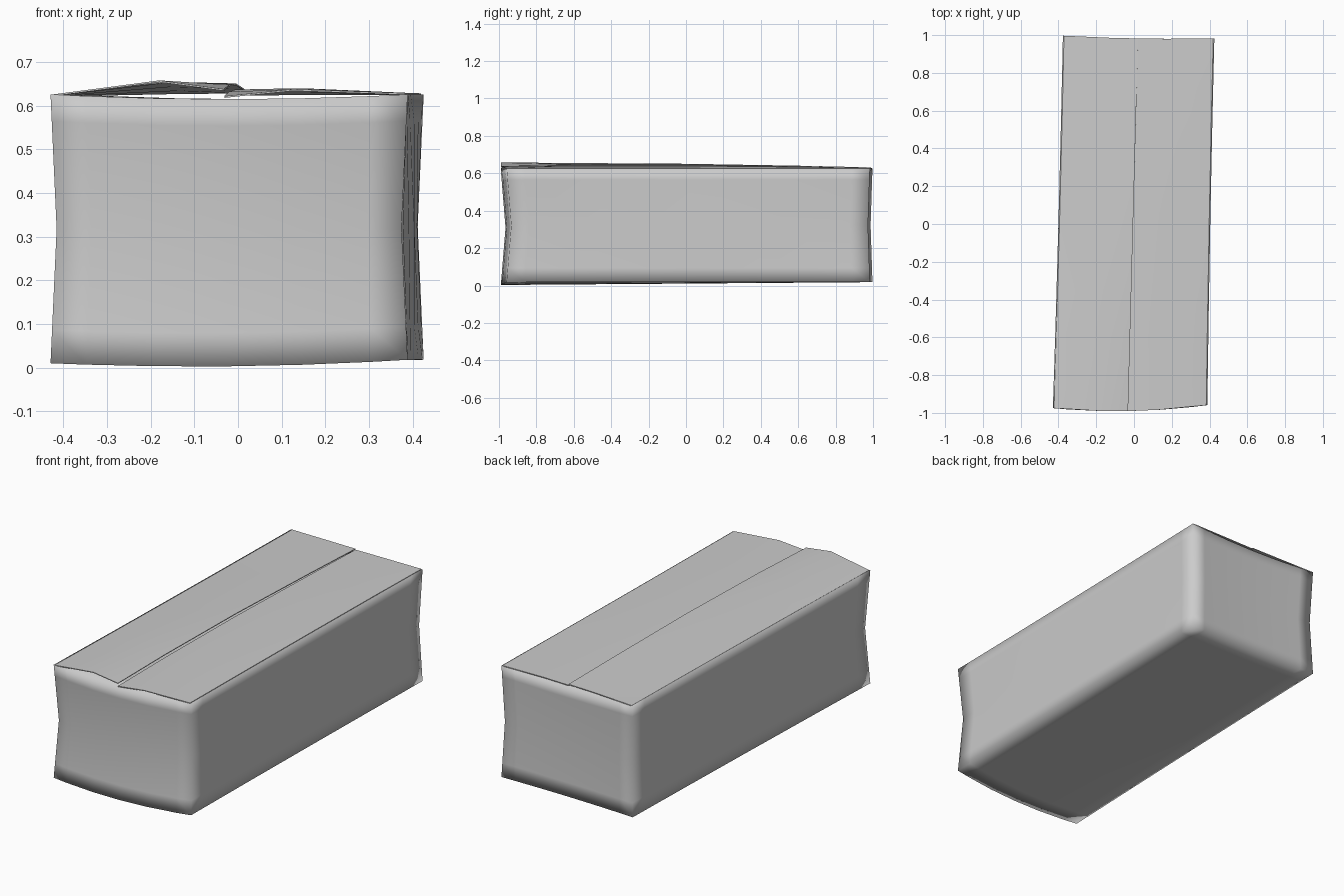
import bpy, bmesh, math
from mathutils import Vector

cube = bpy.data.objects.get("Cube")
if cube:
    bpy.data.objects.remove(cube, do_unlink=True)

grey = bpy.data.materials.new("plain_grey")
grey.use_nodes = True
colour = (0.6, 0.6, 0.6, 1)
grey.diffuse_color = colour
grey.node_tree.nodes["Principled BSDF"].inputs["Base Color"].default_value = colour


def add_object(name, bm):
    bmesh.ops.recalc_face_normals(bm, faces=bm.faces)
    mesh = bpy.data.meshes.new(name)
    bm.to_mesh(mesh)
    bm.free()
    mesh.materials.append(grey)
    obj = bpy.data.objects.new(name, mesh)
    bpy.context.collection.objects.link(obj)
    bpy.ops.object.select_all(action='DESELECT')
    obj.select_set(True)
    bpy.context.view_layer.objects.active = obj
    return obj


def centre_x(v):
    return 0.002 + 0.0225 * v


def warp(u, v, w):
    """Turn unit box coordinates (-1 to 1) into the sagging carton shape."""
    waist = 1 - abs(w)
    bow = 1 - u * u
    half = 0.402 - 0.004 * v + 0.003 * v * v - 0.014 * waist * v * v
    front = -0.967 + 0.008 * u - 0.023 * bow + 0.025 * waist
    back = 0.99 - 0.007 * u - 0.008 * bow - 0.01 * waist
    t = (v + 1) / 2
    y = front + (back - front) * t
    bottom = 0.014 + 0.004 * u * (1 - t) - 0.011 * bow * (1 - t) + 0.004 * t
    top = 0.626 - 0.011 * bow
    return Vector((centre_x(v) + half * u, y, bottom + (top - bottom) * (w + 1) / 2))


# Carton body: a box cut into loops, then bent
bm = bmesh.new()
bmesh.ops.create_cube(bm, size=2)
loops = {0: (-0.8, -0.4, 0, 0.4, 0.8), 1: (-0.9, -0.5, 0, 0.5, 0.9), 2: (-0.75, 0, 0.8)}
for axis, cuts in loops.items():
    normal = Vector((0, 0, 0))
    normal[axis] = 1
    for c in cuts:
        bmesh.ops.bisect_plane(bm, geom=bm.verts[:] + bm.edges[:] + bm.faces[:],
                               plane_co=normal * c, plane_no=normal)
for vert in bm.verts:
    vert.co = warp(*vert.co)
add_object("carton_body", bm)
bpy.ops.object.shade_smooth()


# Lid flaps: lofted sheets from the long edges to the off-straight seam
def flap(name, side, sections):
    bm = bmesh.new()
    rows = []
    for v, edge_z, ridge_z, seam_z in sections:
        edge = warp(side * 0.985, v, 1)
        seam_x = centre_x(v) - 0.007 + 0.004 * v
        row = []
        for t, z in ((0, edge_z), (0.62, ridge_z), (1, seam_z)):
            x = edge.x + (seam_x - edge.x) * t
            u = (x - centre_x(v)) / 0.402
            row.append(bm.verts.new((x, warp(u, v, 1).y, z)))
        rows.append(row)
    for a, b in zip(rows, rows[1:]):
        for i in range(2):
            bm.faces.new((a[i], a[i + 1], b[i + 1], b[i]))
    bmesh.ops.recalc_face_normals(bm, faces=bm.faces)
    if sum(f.normal.z for f in bm.faces) < 0:
        bmesh.ops.reverse_faces(bm, faces=bm.faces)
    # Give the card its thickness
    bmesh.ops.solidify(bm, geom=bm.faces[:], thickness=0.004)
    add_object(name, bm)
    bpy.ops.object.shade_smooth_by_angle(angle=math.radians(50))


flap("left_hand_flap_when_viewed", -1, [
    (-1, 0.626, 0.658, 0.638), (-0.6, 0.626, 0.655, 0.648),
    (0, 0.626, 0.647, 0.651), (0.6, 0.626, 0.638, 0.641), (1, 0.626, 0.631, 0.632)])
flap("right_hand_flap_when_viewed", 1, [
    (-1, 0.629, 0.638, 0.622), (-0.6, 0.629, 0.64, 0.632),
    (0, 0.629, 0.64, 0.637), (0.6, 0.629, 0.634, 0.632), (1, 0.628, 0.629, 0.627)])
